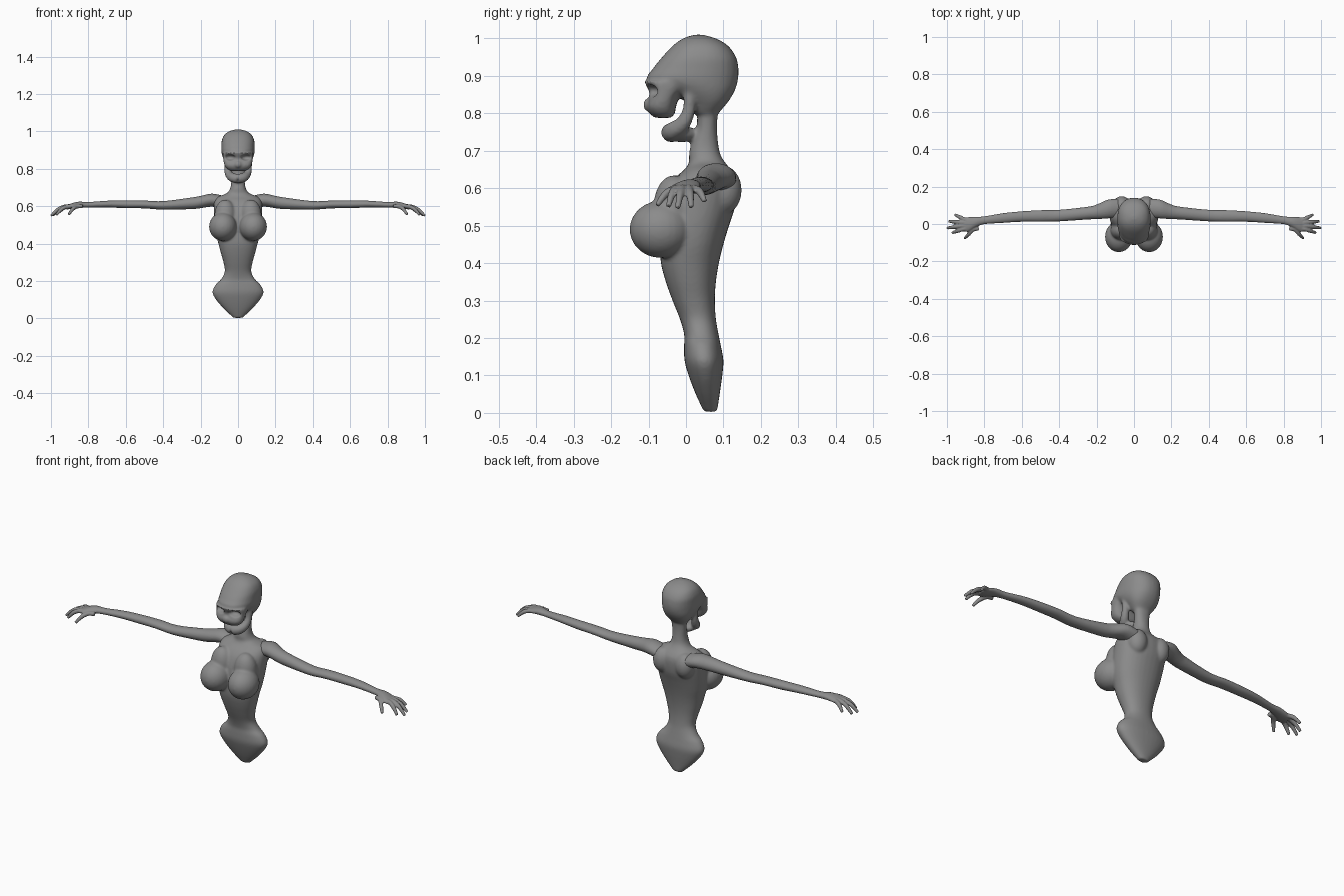
import bpy, bmesh, math
from mathutils import Vector, Matrix

cube = bpy.data.objects.get("Cube")
if cube:
    bpy.data.objects.remove(cube)

grey = bpy.data.materials.new("plain_grey")
grey.use_nodes = True
grey.diffuse_color = (0.26, 0.26, 0.26, 1)
grey.node_tree.nodes["Principled BSDF"].inputs["Base Color"].default_value = (0.26, 0.26, 0.26, 1)


def refine(rows, k=4):
    """Catmull-Rom interpolation of a table of stations."""
    out = []
    for i in range(len(rows) - 1):
        a, b, c, d = (rows[max(0, min(len(rows) - 1, i + j))] for j in (-1, 0, 1, 2))
        for s in range(k):
            t = s / k
            out.append([0.5 * (2 * q + (r - p) * t + (2 * p - 5 * q + 4 * r - u) * t * t
                               + (3 * q - p - 3 * r + u) * t ** 3)
                        for p, q, r, u in zip(a, b, c, d)])
    return out + [list(rows[-1])]


def loft(bm, rings):
    """Closed skin over a list of equally long point rings."""
    loops = [[bm.verts.new(p) for p in ring] for ring in rings]
    n = len(loops[0])
    for a, b in zip(loops, loops[1:]):
        for i in range(n):
            bm.faces.new((a[i], a[(i + 1) % n], b[(i + 1) % n], b[i]))
    bm.faces.new(loops[0])
    bm.faces.new(loops[-1])


def oval(n=32, power=2.0):
    for i in range(n):
        a = 2 * math.pi * i / n
        c, s = math.cos(a), math.sin(a)
        yield (math.copysign(abs(c) ** (2 / power), c), math.copysign(abs(s) ** (2 / power), s))


def stack(bm, rows, power=2.2):
    """Upright loft; a row is height, half width, front y, back y."""
    loft(bm, [[Vector((c * w, (f + b) / 2 + s * (b - f) / 2, z)) for c, s in oval(32, power)]
              for z, w, f, b in refine(rows)])


def tube(bm, rows):
    """Round tube; a row is x, y, z, radius."""
    rows = refine(rows)
    pts = [Vector(r[:3]) for r in rows]
    rings = []
    for i, r in enumerate(rows):
        d = pts[min(i + 1, len(pts) - 1)] - pts[max(i - 1, 0)]
        q = d.to_track_quat('Z', 'Y')
        rings.append([pts[i] + q @ Vector((c * r[3], s * r[3], 0)) for c, s in oval(12)])
    loft(bm, rings)


def blob(bm, centre, radii):
    m = Matrix.Translation(centre) @ Matrix.Diagonal((*radii, 1))
    bmesh.ops.create_uvsphere(bm, u_segments=24, v_segments=16, radius=1, matrix=m)


def finish(name, bm):
    bmesh.ops.recalc_face_normals(bm, faces=bm.faces)
    me = bpy.data.meshes.new(name)
    bm.to_mesh(me)
    bm.free()
    me.materials.append(grey)
    ob = bpy.data.objects.new(name, me)
    bpy.context.collection.objects.link(ob)
    return ob


def fuse(ob, voxel, rounds, cutter=None):
    """Weld overlapping pieces into one smooth skin, optionally carved."""
    def remesh():
        m = ob.modifiers.new("weld", 'REMESH')
        m.mode, m.voxel_size, m.use_smooth_shade = 'VOXEL', voxel, True
    remesh()
    if cutter:
        m = ob.modifiers.new("carve", 'BOOLEAN')
        m.operation, m.object, m.solver = 'DIFFERENCE', cutter, 'EXACT'
        remesh()
    m = ob.modifiers.new("soften", 'SMOOTH')
    m.factor, m.iterations = 0.5, rounds
    bpy.context.view_layer.update()
    done = bpy.data.meshes.new_from_object(ob.evaluated_get(bpy.context.evaluated_depsgraph_get()))
    ob.modifiers.clear()
    ob.data = done
    done.materials.clear()
    done.materials.append(grey)
    for p in done.polygons:
        p.use_smooth = True
        p.material_index = 0
    if cutter:
        bpy.data.objects.remove(cutter)


# Torso and neck
bm = bmesh.new()
stack(bm, [
    (.003, .025, .048, .083), (.05, .075, .026, .09), (.10, .118, .007, .097),
    (.14, .137, -.004, .1), (.18, .12, -.005, .093), (.21, .09, -.005, .087),
    (.25, .071, -.016, .08), (.30, .078, -.036, .077), (.35, .092, -.054, .08),
    (.40, .105, -.067, .088), (.45, .118, -.07, .1), (.50, .125, -.07, .115),
    (.55, .128, -.065, .131), (.60, .13, -.048, .136), (.63, .125, -.027, .132),
    (.65, .108, -.004, .12), (.668, .062, .008, .105), (.69, .044, .008, .092),
    (.72, .037, .014, .086), (.76, .037, .028, .083), (.80, .042, .03, .085),
    (.84, .05, .03, .09)])
# Cranium
stack(bm, [
    (.80, .045, .015, .086), (.83, .066, 0, .112), (.86, .081, -.05, .13),
    (.89, .089, -.104, .139), (.92, .089, -.088, .14), (.95, .087, -.064, .134),
    (.98, .074, -.036, .113), (1.0, .048, -.008, .08), (1.01, .015, .022, .045)], 2.3)
# Upper face, open below
stack(bm, [
    (.788, .04, -.083, -.04), (.80, .06, -.097, -.03), (.82, .073, -.105, -.026),
    (.85, .079, -.096, -.015), (.885, .082, -.112, .03)], 2.5)
blob(bm, (0, -.1, .823), (.02, .015, .018))
# Lower jaw floor
blob(bm, (0, -.012, .745), (.045, .042, .022))
for s in (1, -1):
    # Jaw side
    tube(bm, [(s * .06, .01, .86, .017), (s * .058, .008, .81, .017), (s * .05, -.008, .773, .021),
              (s * .03, -.034, .753, .025), (0, -.043, .747, .026)])
    # Breast and its upper slope
    blob(bm, (s * .081, -.068, .49), (.074, .083, .076))
    blob(bm, (s * .068, -.032, .55), (.058, .055, .085))
    # Shoulder blade
    blob(bm, (s * .066, .1, .595), (.048, .049, .065))
body = finish("body_and_head", bm)

# Eye hollows
bm = bmesh.new()
for s in (1, -1):
    blob(bm, (s * .046, -.1, .86), (.032, .035, .017))
sockets = finish("socket_cutter", bm)
sockets.hide_render = True
fuse(body, .005, 8, sockets)

# Arms with hands
for side, s in (("left", 1), ("right", -1)):
    bm = bmesh.new()
    arm = [
        (.08, .085, .622, .05, .034), (.14, .08, .632, .05, .035), (.2, .065, .622, .039, .033),
        (.25, .058, .615, .034, .031), (.4, .045, .604, .031, .023), (.5, .043, .609, .031, .021),
        (.6, .04, .61, .028, .021), (.7, .032, .611, .026, .018), (.8, .02, .607, .021, .015),
        (.85, .01, .607, .029, .017), (.89, -.003, .6, .039, .015), (.92, -.004, .592, .034, .01)]
    loft(bm, [[Vector((s * x, y + c * ry, z + d * rz)) for c, d in oval(24)]
              for x, y, z, ry, rz in refine(arm)])
    # Fingers as knuckle and tip, thumb first
    for (ky, kx), (tx, ty, tz) in zip(
            ((-.03, .86), (-.028, .915), (-.01, .925), (.008, .92), (.024, .905)),
            ((.905, -.077, .555), (.972, -.047, .552), (1.0, -.022, .548),
             (.99, .014, .55), (.958, .05, .565))):
        tube(bm, [(s * (kx - .03), ky * .8, .6, .011), (s * kx, ky, .598, .011),
                  (s * (kx + tx) / 2, (ky + ty) / 2, (.598 + tz) / 2 + .009, .0105),
                  (s * tx, ty, tz, .007)])
    fuse(finish(side + "_arm", bm), .004, 3)
